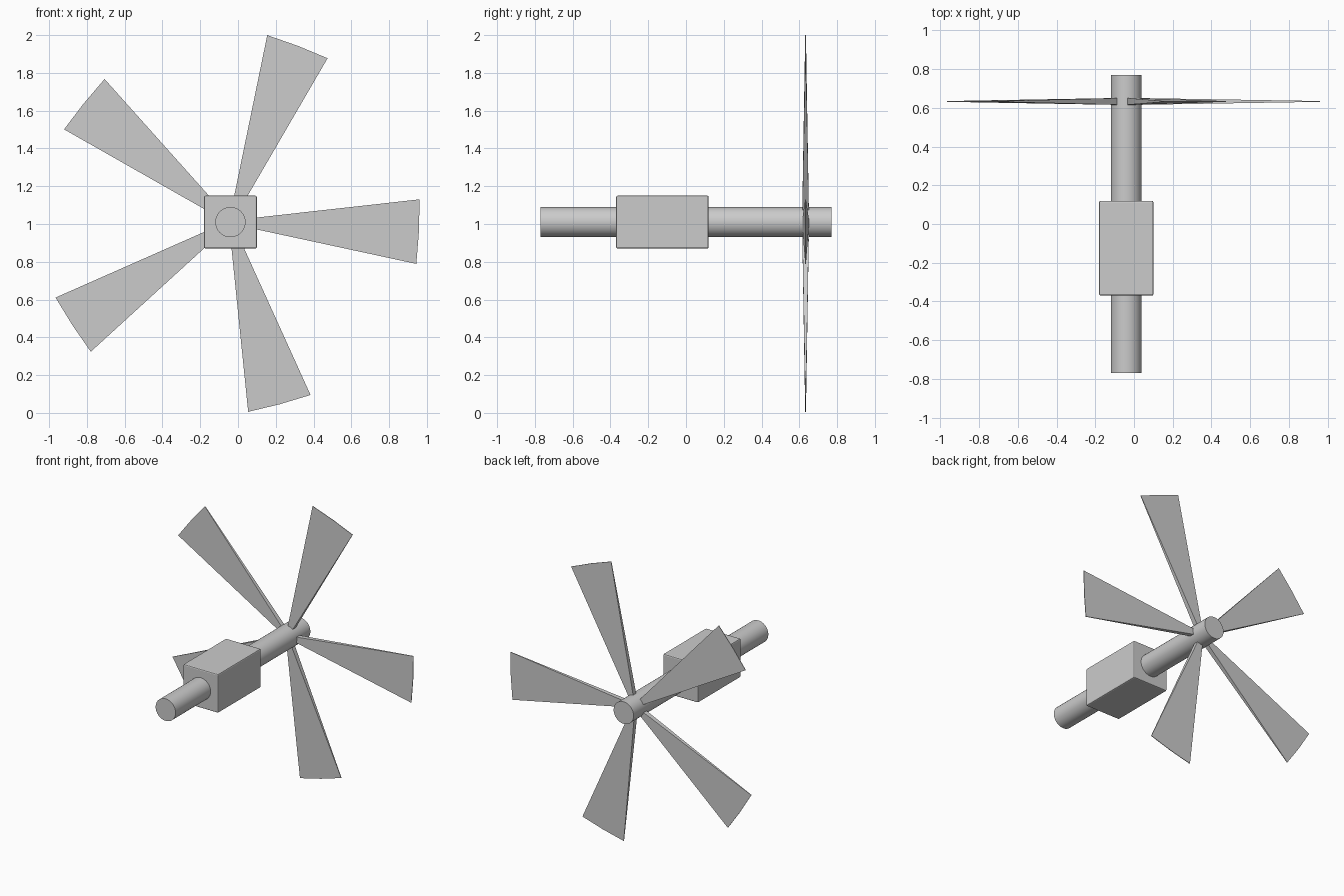
import bpy, bmesh, math
from mathutils import Matrix, Vector

if "Cube" in bpy.data.objects:
    bpy.data.objects.remove(bpy.data.objects["Cube"])

CX, CZ = -0.04, 1.01        # shaft axis
BLADE_Y = 0.633


def finish(name, bm, smooth=False):
    bmesh.ops.recalc_face_normals(bm, faces=bm.faces)
    me = bpy.data.meshes.new(name)
    bm.to_mesh(me)
    bm.free()
    ob = bpy.data.objects.new(name, me)
    bpy.context.collection.objects.link(ob)
    if smooth:
        bpy.ops.object.select_all(action='DESELECT')
        bpy.context.view_layer.objects.active = ob
        ob.select_set(True)
        bpy.ops.object.shade_smooth_by_angle(angle=math.radians(30))
    return ob


# Shaft running front to back
bm = bmesh.new()
bmesh.ops.create_cone(bm, cap_ends=True, segments=32, radius1=0.08, radius2=0.08, depth=1.54,
                      matrix=Matrix.Translation((CX, 0, CZ)) @ Matrix.Rotation(math.pi / 2, 4, 'X'))
finish("shaft", bm, True)

# Motor housing with slightly softened edges
bm = bmesh.new()
bmesh.ops.create_cube(bm, size=1, matrix=Matrix.Translation((CX, -0.125, CZ))
                      @ Matrix.Diagonal((0.28, 0.49, 0.28, 1)))
bmesh.ops.bevel(bm, geom=bm.edges[:], offset=0.008, segments=2, profile=0.5, affect='EDGES')
finish("housing", bm)


# Blades: flare in width and thin out towards the tip
def blade(name, angle):
    outline = [(0.03, -0.0135), (0.994, -0.171), (0.999, 0), (0.994, 0.171), (0.03, 0.0135)]
    thick = [0.018, 0.002, 0.002, 0.002, 0.018]
    c, s = math.cos(angle), math.sin(angle)
    bm = bmesh.new()
    rings = []
    for side in (-1, 1):
        rings.append([bm.verts.new((CX + u * c - v * s, BLADE_Y + side * t, CZ + u * s + v * c))
                      for (u, v), t in zip(outline, thick)])
    a, b = rings
    bm.faces.new(a)
    bm.faces.new(b[::-1])
    for i in range(5):
        j = (i + 1) % 5
        bm.faces.new((a[i], b[i], b[j], a[j]))
    finish(name, bm)


for k in range(5):
    blade(f"blade_{k + 1}", math.radians(-2.9 + 72 * k))
